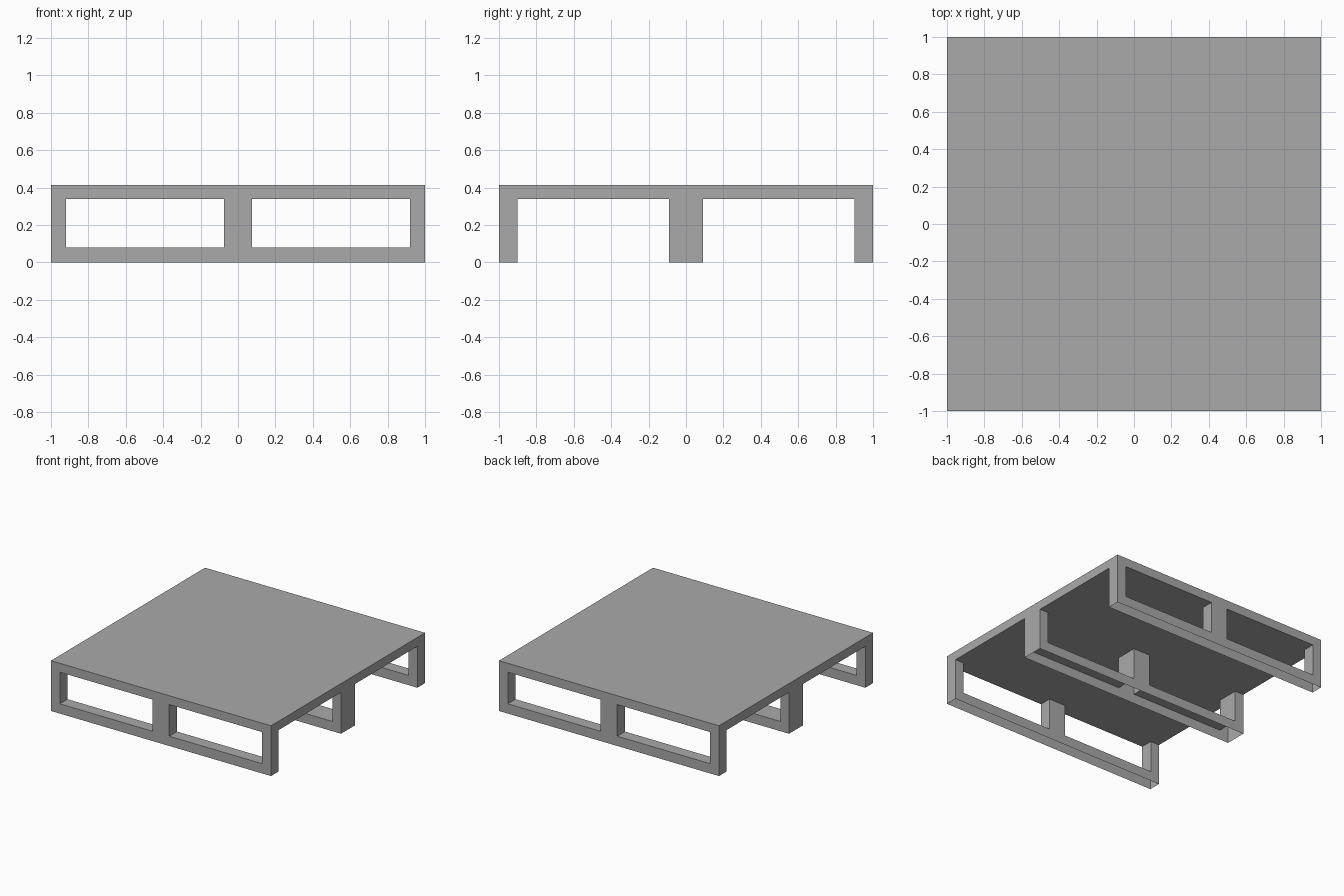
import bpy
import bmesh

cube = bpy.data.objects.get("Cube")
if cube:
    bpy.data.objects.remove(cube, do_unlink=True)

# Single grey material
grey = bpy.data.materials.new("plain_grey")
grey.use_nodes = True
colour = (0.4, 0.4, 0.4, 1.0)
grey.diffuse_color = colour
grey.node_tree.nodes["Principled BSDF"].inputs["Base Color"].default_value = colour

# Cut positions: end posts and centre post, three runners, rail / opening / deck
CUTS = (
    (-1, -0.92, -0.075, 0.075, 0.92, 1),
    (-1, -0.9, -0.09, 0.09, 0.9, 1),
    (0, 0.08, 0.34, 0.413),
)


def solid(cell):
    """Deck everywhere on top; below it, runners made of a rail and three posts."""
    if any(i < 0 or i >= len(c) - 1 for i, c in zip(cell, CUTS)):
        return False
    i, j, k = cell
    runner, post = j % 2 == 0, i % 2 == 0
    return k == 2 or (runner and (k == 0 or post))


def add_side(bm, cell, axis, step):
    """Add the outward face of a cell on one side."""
    b, c = (axis + 1) % 3, (axis + 2) % 3
    corners = [(0, 0), (1, 0), (1, 1), (0, 1)]
    if step < 0:
        corners.reverse()
    verts = []
    for u, v in corners:
        p = [0, 0, 0]
        p[axis] = CUTS[axis][cell[axis] + (step > 0)]
        p[b] = CUTS[b][cell[b] + u]
        p[c] = CUTS[c][cell[c] + v]
        verts.append(bm.verts.new(p))
    bm.faces.new(verts)


# Pallet shell: runners are hollow and open at the ground
bm = bmesh.new()
nx, ny, nz = (len(c) - 1 for c in CUTS)
for cell in [(i, j, k) for i in range(nx) for j in range(ny) for k in range(nz)]:
    if not solid(cell):
        continue
    for axis in range(3):
        for step in (-1, 1):
            beside = list(cell)
            beside[axis] += step
            open_base = axis == 2 and beside[2] < 0
            if not solid(beside) and not open_base:
                add_side(bm, cell, axis, step)

# Weld the shell and merge coplanar faces
bmesh.ops.remove_doubles(bm, verts=bm.verts, dist=0.0001)
bmesh.ops.dissolve_limit(bm, angle_limit=0.01, verts=bm.verts, edges=bm.edges)
bmesh.ops.triangulate(bm, faces=[f for f in bm.faces if len(f.verts) > 4])

mesh = bpy.data.meshes.new("pallet")
bm.to_mesh(mesh)
bm.free()
mesh.materials.append(grey)
pallet = bpy.data.objects.new("pallet", mesh)
bpy.context.collection.objects.link(pallet)
